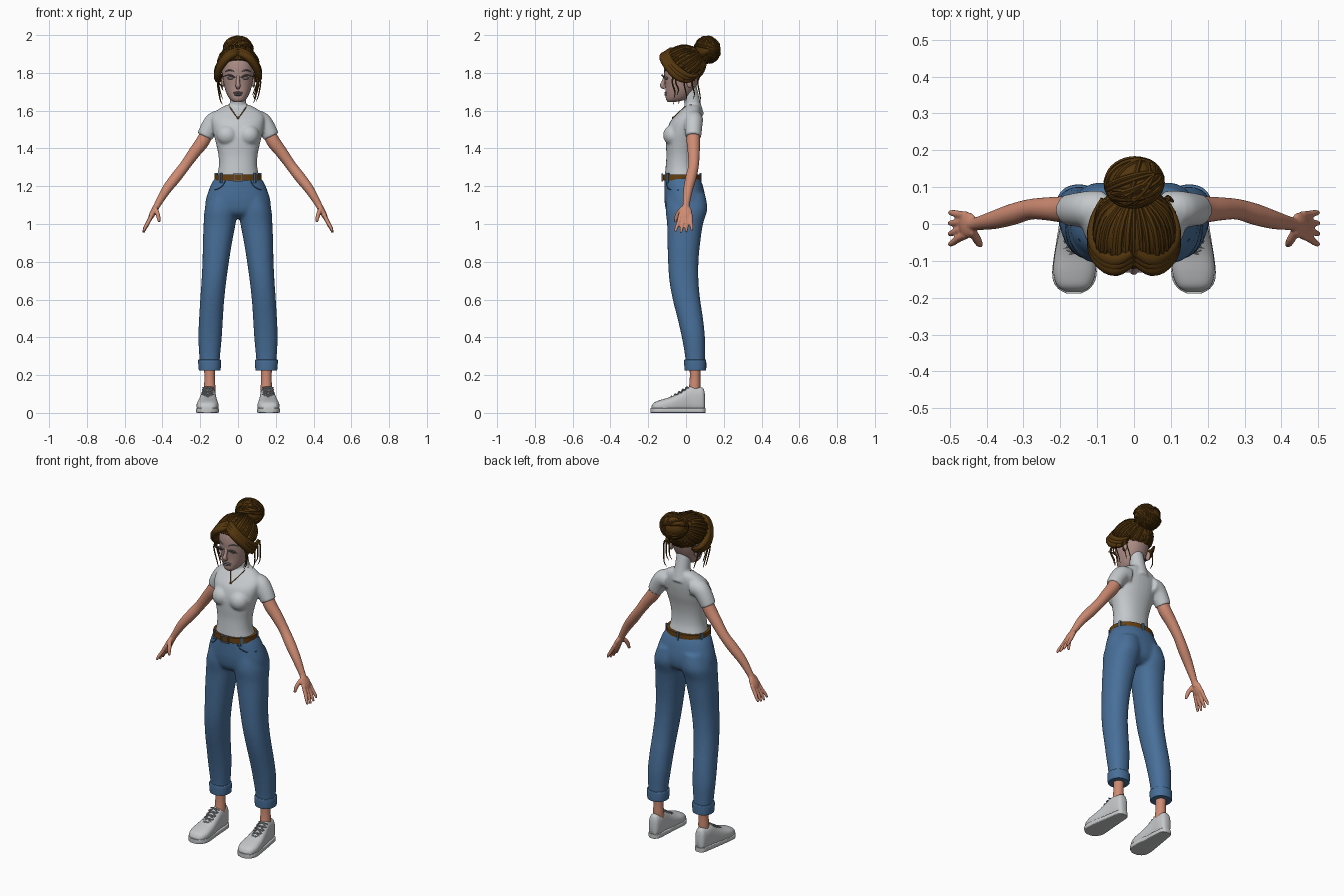
import bpy, bmesh, math, random
from mathutils import Matrix, Vector
from mathutils.bvhtree import BVHTree

random.seed(4)
if "Cube" in bpy.data.objects:
    bpy.data.objects.remove(bpy.data.objects["Cube"])


def material(name, r, g, b):
    m = bpy.data.materials.new(name)
    m.use_nodes = True
    m.diffuse_color = (r, g, b, 1)
    bsdf = next(n for n in m.node_tree.nodes if n.type == 'BSDF_PRINCIPLED')
    bsdf.inputs["Base Color"].default_value = (r, g, b, 1)
    bsdf.inputs["Roughness"].default_value = 0.8
    return m


SKIN = material("skin", .62, .26, .17)
FACE = material("face_skin", .42, .27, .24)
FEATURE = material("feature_grey", .17, .15, .15)
SHIRT = material("shirt_white", .55, .58, .60)
DENIM = material("denim", .065, .16, .32)
SEAM = material("dark_denim", .03, .08, .17)
LEATHER = material("leather", .13, .05, .006)
HAIR = material("hair_brown", .085, .036, .004)
SHOE = material("shoe_white", .56, .57, .58)
LACE = material("lace_grey", .30, .31, .32)


# ---- shape helpers ----
def spline(rows, k):
    """Smoothly interpolate rows of numbers."""
    out, last = [], len(rows) - 1
    for i in range(last):
        quad = zip(rows[max(i - 1, 0)], rows[i], rows[i + 1], rows[min(i + 2, last)])
        quad = list(quad)
        for j in range(k):
            t = j / k
            out.append([b + .5 * t * (c - a + t * (2*a - 5*b + 4*c - d + t * (3*b - a - 3*c + d)))
                        for a, b, c, d in quad])
    return out + [list(rows[-1])]


def skin_rings(bm, rings):
    rings = [[bm.verts.new(p) for p in ring] for ring in rings]
    n = len(rings[0])
    for a, b in zip(rings, rings[1:]):
        for i in range(n):
            bm.faces.new((a[i], a[(i + 1) % n], b[(i + 1) % n], b[i]))
    bm.faces.new(rings[0])
    bm.faces.new(rings[-1])


def oval(u0, u1, v0, v1, square, n):
    bend = lambda c: math.copysign(abs(c) ** square, c)
    for i in range(n):
        a = math.tau * i / n
        yield ((u0 + u1) / 2 + (u1 - u0) / 2 * bend(math.cos(a)),
               (v0 + v1) / 2 + (v1 - v0) / 2 * bend(math.sin(a)))


def loft(bm, rows, axis='Z', square=.9, n=32, k=4):
    """Rows are (height, u0, u1, v0, v1) along the axis."""
    rings = []
    for h, *box in spline(rows, k):
        ring = oval(*box, square, n)
        rings.append([(u, v, h) if axis == 'Z' else (u, h, v) for u, v in ring])
    skin_rings(bm, rings)


def tube(bm, rows, n=10, k=4):
    """Rows are (x, y, z, radius)."""
    rows = spline(rows, k)
    pts = [Vector(r[:3]) for r in rows]
    side, rings = None, []
    for i, p in enumerate(pts):
        t = (pts[min(i + 1, len(pts) - 1)] - pts[max(i - 1, 0)]).normalized()
        side = t.orthogonal() if side is None else side - t * side.dot(t)
        side.normalize()
        up, r = t.cross(side), max(rows[i][3], .0008)
        rings.append([p + r * (math.cos(a) * side + math.sin(a) * up)
                      for a in (math.tau * j / n for j in range(n))])
    skin_rings(bm, rings)


def ball(bm, centre, radii, tilt=0):
    m = Matrix.Translation(centre) @ Matrix.Rotation(tilt, 4, 'Y') @ Matrix.Diagonal((*radii, 1))
    return bmesh.ops.create_uvsphere(bm, u_segments=28, v_segments=18, radius=1, matrix=m)


def block(bm, centre, size, turn=0):
    m = Matrix.Translation(centre) @ Matrix.Rotation(turn, 4, 'Z') @ Matrix.Diagonal((*size, 1))
    bmesh.ops.create_cube(bm, size=1, matrix=m)


def mirror(bm):
    geo = bmesh.ops.duplicate(bm, geom=bm.verts[:] + bm.edges[:] + bm.faces[:])["geom"]
    for v in geo:
        if isinstance(v, bmesh.types.BMVert):
            v.co.x = -v.co.x


def finish(name, bm, mats, voxel=0, cuts=(), rule=None):
    """Make the object, fuse its pieces, cut colour borders and shade it."""
    bmesh.ops.recalc_face_normals(bm, faces=bm.faces[:])
    ob = bpy.data.objects.new(name, bpy.data.meshes.new(name))
    bm.to_mesh(ob.data)
    bpy.context.collection.objects.link(ob)
    if voxel:
        fuse = ob.modifiers.new("fuse", 'REMESH')
        fuse.mode, fuse.voxel_size = 'VOXEL', voxel
        soft = ob.modifiers.new("soften", 'SMOOTH')
        soft.factor, soft.iterations = .5, 4
        graph = bpy.context.evaluated_depsgraph_get()
        fused = bpy.data.meshes.new_from_object(ob.evaluated_get(graph))
        ob.modifiers.clear()
        ob.data = fused
        bm.clear()
        bm.from_mesh(fused)
    for point, normal in cuts:
        bmesh.ops.bisect_plane(bm, geom=bm.verts[:] + bm.edges[:] + bm.faces[:],
                               plane_co=point, plane_no=normal)
    if rule:
        for f in bm.faces:
            f.material_index = rule(f.calc_center_median())
    bm.to_mesh(ob.data)
    ob.data.materials.clear()
    for m in mats:
        ob.data.materials.append(m)
    for p in ob.data.polygons:
        p.use_smooth = True
    ob.data.set_sharp_from_angle(angle=math.radians(50))
    return BVHTree.FromBMesh(bm)


# ---- jeans ----
bm = bmesh.new()
loft(bm, [(1.16, .0, .15, -.1, .1), (1.08, .0, .176, -.108, .113), (1, .013, .182, -.1, .09),
          (.9, .032, .186, -.098, .075), (.8, .048, .188, -.095, .066), (.7, .062, .193, -.088, .066),
          (.6, .073, .2, -.07, .075), (.5, .08, .206, -.045, .09), (.4, .086, .21, -.022, .1),
          (.3, .095, .205, -.005, .1), (.23, .1, .2, 0, .1)])
mirror(bm)
loft(bm, [(1.25, -.118, .118, -.115, .07), (1.2, -.147, .147, -.115, .09), (1.12, -.172, .172, -.114, .105),
          (1.06, -.165, .165, -.1, .095), (1.03, -.09, .09, -.06, .06)])
jeans = finish("jeans", bm, [DENIM], voxel=.009)

bm = bmesh.new()
loft(bm, [(.225, .095, .205, -.006, .104), (.23, .092, .208, -.008, .107), (.275, .09, .211, -.01, .107),
          (.282, .095, .207, -.006, .104)])
mirror(bm)
finish("trouser_cuffs", bm, [DENIM])

bm = bmesh.new()
path = [(.07, -.115, 1.235), (.085, -.11, 1.205), (.115, -.09, 1.185), (.15, -.04, 1.18)]
tube(bm, [(*jeans.find_nearest(Vector(p))[0], .003) for p in path], n=6)
mirror(bm)
finish("pocket_seams", bm, [SEAM])

# ---- belt, loops and buckle ----
BELT = (-.124, .124, -.124, .077)
bm = bmesh.new()
loft(bm, [(1.23, *BELT), (1.262, *BELT)], k=1, n=48)
finish("belt", bm, [LEATHER])
bm = bmesh.new()
for i, (x, y) in enumerate(oval(*BELT, .9, 16)):
    if i in (1, 4, 7, 10, 14):
        block(bm, (x, y, 1.243), (.012, .012, .052), math.atan2(y + .024, x) + math.pi / 2)
finish("belt_loops", bm, [DENIM])
bm = bmesh.new()
for x in (-.022, .022):
    block(bm, (x, -.126, 1.246), (.007, .01, .042))
for z in (1.228, 1.264):
    block(bm, (0, -.126, z), (.05, .01, .007))
finish("belt_buckle", bm, [FEATURE])

# ---- torso with neck, shirt and square neckline ----
bm = bmesh.new()
ball(bm, (.057, -.068, 1.47), (.056, .053, .056))
tube(bm, [(.08, .04, 1.55, .05), (.12, .04, 1.547, .05), (.15, .039, 1.512, .047), (.176, .038, 1.463, .043)], n=20)
mirror(bm)
loft(bm, [(1.24, -.115, .115, -.114, .068), (1.3, -.102, .102, -.108, .05), (1.36, -.103, .103, -.104, .047),
          (1.42, -.115, .115, -.106, .055), (1.48, -.13, .13, -.104, .07), (1.54, -.14, .14, -.085, .08),
          (1.58, -.135, .135, -.05, .082), (1.61, -.1, .1, -.02, .079), (1.63, -.06, .06, 0, .07)])
tube(bm, [(0, .045, 1.57, .052), (0, .034, 1.64, .043), (0, .02, 1.7, .042), (0, .01, 1.75, .04)], n=20)


def neckline(c):
    return int(abs(c.x) < .087 and c.z > (1.53 if c.y < .035 else 1.6))


torso = finish("shirt_and_neck", bm, [SHIRT, SKIN], .007,
               [((.087, 0, 0), (1, 0, 0)), ((-.087, 0, 0), (1, 0, 0)), ((0, 0, 1.53), (0, 0, 1)),
                ((0, 0, 1.6), (0, 0, 1)), ((0, .035, 0), (0, 1, 0))], neckline)

# ---- necklace ----
bm = bmesh.new()
path = [(.05, .03, 1.635), (.042, -.01, 1.62), (.022, -.05, 1.595), (0, -.08, 1.57)]
tube(bm, [(*torso.find_nearest(Vector(p))[0], .0028) for p in path], n=6)
mirror(bm)
ball(bm, torso.find_nearest(Vector(path[-1]))[0], (.006, .005, .009))
finish("necklace", bm, [LEATHER])

# ---- arms and hands ----
bm = bmesh.new()
tube(bm, [(.145, .04, 1.52, .033), (.185, .039, 1.44, .036), (.23, .041, 1.38, .032), (.28, .04, 1.31, .028),
          (.33, .026, 1.245, .029), (.38, .011, 1.18, .025), (.425, .001, 1.105, .018), (.44, -.002, 1.075, .018)], n=20)
ball(bm, (.45, -.003, 1.06), (.016, .035, .046), -.46)
for i, reach in enumerate((.92, 1.04, 1.08, 1)):
    y = .024 - .018 * i
    tube(bm, [(.455, y, 1.05, .011), (.475, y * 1.2 - .003, 1.045 - .035 * reach, .0105),
              (.487 + .005 * reach, y * 1.5 - .006, 1.04 - .06 * reach, .009),
              (.496 + .005 * reach, y * 1.6 - .008, 1.037 - .077 * reach, .006)], n=10)
tube(bm, [(.44, -.018, 1.085, .012), (.426, -.042, 1.055, .012), (.42, -.053, 1.03, .01), (.417, -.057, 1.01, .007)])
mirror(bm)
finish("arms_and_hands", bm, [SKIN], voxel=.004)

# ---- ankles and shoes ----
bm = bmesh.new()
tube(bm, [(.152, .05, .3, .034), (.15, .048, .2, .028), (.15, .046, .14, .03), (.15, .04, .1, .03)], n=18)
mirror(bm)
finish("ankles", bm, [SKIN])

bm = bmesh.new()
loft(bm, [(-.183, .14, .185, .008, .035), (-.168, .118, .208, .004, .055), (-.13, .104, .219, .002, .07),
          (-.08, .106, .215, .002, .085), (-.03, .112, .205, .002, .11), (.02, .117, .195, .002, .14),
          (.06, .118, .19, .002, .137), (.09, .125, .183, .005, .132), (.1, .138, .17, .012, .1)], 'Y', .75)
loft(bm, [(-.188, .142, .185, 0, .026), (-.17, .115, .211, 0, .026), (-.13, .101, .222, 0, .026),
          (-.03, .109, .208, 0, .026), (.06, .115, .193, 0, .026), (.09, .122, .186, 0, .026),
          (.104, .138, .17, 0, .026)], 'Y', .25)
mirror(bm)
finish("shoes", bm, [SHOE])

bm = bmesh.new()
for i in range(5):
    y, z = -.085 + .02 * i, .079 + .0125 * i
    for s in (-1, 1):
        tube(bm, [(.16 - .03 * s, y, z - .008, .004), (.16, y + .008, z + .008, .004),
                  (.16 + .028 * s, y + .016, z + .003, .004)], n=6)
mirror(bm)
finish("shoe_laces", bm, [LACE])

# ---- head and facial features ----
bm = bmesh.new()
loft(bm, [(1.645, -.02, .02, -.095, -.06), (1.66, -.042, .042, -.106, 0), (1.69, -.06, .06, -.108, .03),
          (1.73, -.073, .073, -.109, .055), (1.78, -.082, .082, -.115, .075), (1.83, -.085, .085, -.117, .085),
          (1.88, -.078, .078, -.105, .075), (1.92, -.05, .05, -.06, .04)])
tube(bm, [(0, -.108, 1.785, .009), (0, -.12, 1.75, .01), (0, -.125, 1.732, .013), (0, -.11, 1.72, .009)])
for s in (-1, 1):
    ball(bm, (.082 * s, .02, 1.75), (.009, .018, .028))
finish("head", bm, [FACE, SKIN], cuts=[((0, .025, 0), (0, 1, 0))], rule=lambda c: int(c.y > .025))

bm = bmesh.new()
ball(bm, (.038, -.103, 1.772), (.018, .011, .008))
tube(bm, [(.016, -.116, 1.776, .003), (.04, -.126, 1.787, .005), (.062, -.126, 1.786, .004), (.08, -.122, 1.78, .002)], n=6)
tube(bm, [(.018, -.114, 1.805, .003), (.045, -.108, 1.815, .004), (.068, -.088, 1.806, .002)], n=6)
mirror(bm)
for z, w in ((1.695, .027), (1.684, .022)):
    ball(bm, (0, -.103, z), (w, .012, .006))
finish("eyes_brows_and_lips", bm, [FEATURE])

# ---- hair cap, swept strands and front locks ----
CAP, CAP_R = Vector((0, -.012, 1.85)), Vector((.105, .114, .094))


def on_cap(p):
    v = p - CAP
    return CAP + v / math.sqrt(sum((a / r) ** 2 for a, r in zip(v, CAP_R)))


bm = bmesh.new()
ball(bm, CAP, CAP_R)
bmesh.ops.bisect_plane(bm, geom=bm.verts[:] + bm.edges[:] + bm.faces[:], plane_co=(0, 0, 1.79),
                       plane_no=(0, .57, .82), clear_inner=True)
bmesh.ops.holes_fill(bm, edges=bm.edges[:])
knot = Vector((0, .085, 1.91))
for i in range(44):
    a = math.tau * (i + random.uniform(-.2, .2)) / 44
    start = Vector((.1 * math.sin(a), -.1 * math.cos(a), 1.8 + .075 * math.cos(a)))
    r = random.uniform(.007, .012)
    tube(bm, [(*on_cap(start.lerp(knot, t)), r * (1 - .4 * t) * min(1, .4 + 4 * t))
              for t in (0, .2, .45, .7, 1)], n=7, k=3)
for s in (-1, 1):
    for d in (0, .012, .024):
        tube(bm, [(.004 * s, -.1 + d, 1.9 + d, .013), (.05 * s, -.122 + d, 1.885 + d / 2, .02),
                  (.092 * s, -.098 + d, 1.835 + d / 2, .02), (.11 * s, -.055 + d, 1.785 + d, .018),
                  (.104 * s, -.005 + d, 1.76 + d, .014), (.085 * s, .045 + d, 1.765 + d, .006)])
    # loose wisps beside the face and at the nape
    for i in range(6):
        x, y = random.uniform(.088, .108), random.uniform(-.07, .07)
        low = random.uniform(1.63, 1.71)
        tube(bm, [(x * s, y, 1.79, .005), ((x + .012) * s, y - .008, 1.75, .004),
                  (x * s, y + .006, low + .03, .003), ((x - .012) * s, y, low, .001)], n=6)
finish("hair", bm, [HAIR])

# ---- hair bun ----
bm = bmesh.new()
centre, size = Vector((0, .113, 1.922)), Vector((.076, .066, .069))
ball(bm, centre, size)
for i in range(18):
    turn = Matrix.Rotation(random.uniform(0, math.pi), 3, 'Y') @ Matrix.Rotation(random.uniform(.2, 1.3), 3, 'X')
    lift = random.uniform(.97, 1.02)
    loop = [turn @ Vector((math.cos(a), math.sin(a), 0)) * lift for a in (math.tau * j / 12 for j in range(13))]
    tube(bm, [(*(centre + Vector(p * q for p, q in zip(v, size))), .007) for v in loop], n=7, k=3)
finish("hair_bun", bm, [HAIR])
